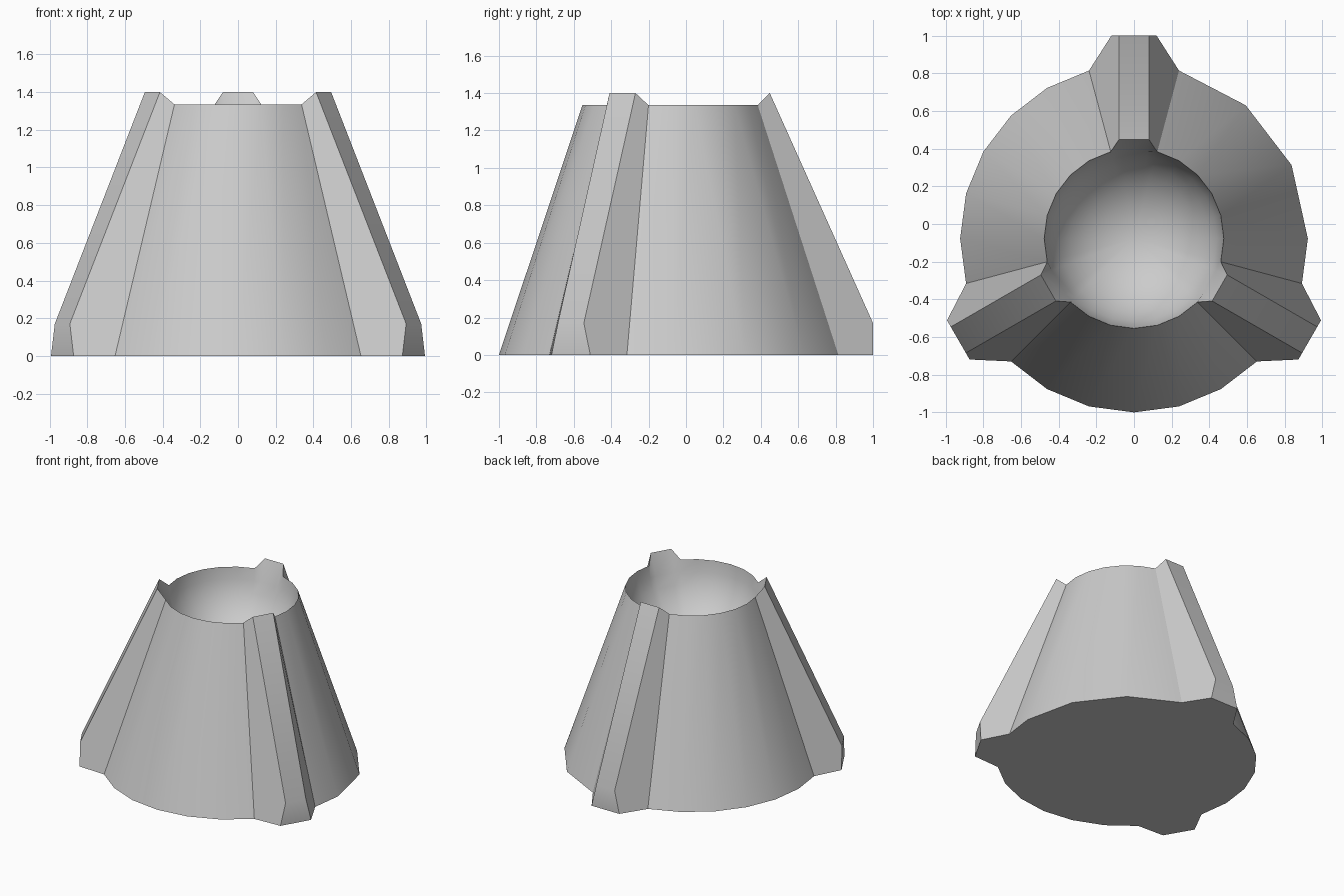
import bpy, bmesh
from math import sin, cos, radians, degrees, atan2, hypot, pi

if "Cube" in bpy.data.objects:
    bpy.data.objects.remove(bpy.data.objects["Cube"])

CY = -0.077                    # cone axis offset in y
R_BASE, R_TOP, H = 0.923, 0.477, 1.335
RIB_OUT, RIB_IN = 1.077, 0.525  # rib distance from the axis at foot and crown
FOOT_W, CREST_W = 0.12, 0.08    # rib half widths
KNEE_Z, CROWN_Z = 0.17, 1.4
BOWL_RINGS = 8
COARSE = {60: 50, 45: 50, 30: 25, 15: 25}  # coarser base edge on the right side

bm = bmesh.new()


def polar(r, deg, z):
    a = radians(deg)
    return bm.verts.new((r * cos(a), CY + r * sin(a), z))


def off(dist, side, deg, z):
    """Point at a distance along a rib direction and a sideways offset."""
    a = radians(deg)
    return bm.verts.new((dist * cos(a) - side * sin(a),
                         CY + dist * sin(a) + side * cos(a), z))


def bowl_column(deg):
    verts = []
    for i in range(1, BOWL_RINGS):
        t = i / BOWL_RINGS * pi / 2
        verts.append(polar(R_TOP * cos(t), deg, H - R_TOP * sin(t)))
    return verts


# Columns around the body: outer verts from base to rim, then the bowl
columns = []
for rib in (90, 210, 330):
    for s in (-1, 1):
        outer = [off(RIB_OUT, s * FOOT_W, rib, 0),
                 off(RIB_OUT, s * CREST_W, rib, KNEE_Z),
                 off(RIB_IN, s * CREST_W, rib, CROWN_Z)]
        ang = rib + s * degrees(atan2(CREST_W, RIB_IN))
        columns.append((outer, bowl_column(ang)))
    for k in range(7):
        a = (rib + 15 + 15 * k) % 360
        outer = [polar(R_BASE, COARSE.get(a, a), 0), polar(R_TOP, a, H)]
        columns.append((outer, bowl_column(a)))

# Outer skin, rib faces and bowl
bottom = polar(0, 0, H - R_TOP)
n = len(columns)
for i in range(n):
    (o1, b1), (o2, b2) = columns[i], columns[(i + 1) % n]
    if len(o1) == len(o2) == 3:
        for j in range(2):
            bm.faces.new((o1[j], o2[j], o2[j + 1], o1[j + 1]))
    else:
        bm.faces.new(o1 + o2[::-1])
    in1, in2 = [o1[-1]] + b1, [o2[-1]] + b2
    for j in range(len(in1) - 1):
        bm.faces.new((in1[j], in2[j], in2[j + 1], in1[j + 1]))
    bm.faces.new((in1[-1], in2[-1], bottom))

# Flat underside
bm.faces.new([c[0][0] for c in columns][::-1])

bmesh.ops.remove_doubles(bm, verts=bm.verts[:], dist=0.0005)
bmesh.ops.recalc_face_normals(bm, faces=bm.faces[:])

mesh = bpy.data.meshes.new("ribbed_cone")
bm.to_mesh(mesh)
bm.free()
obj = bpy.data.objects.new("ribbed_cone", mesh)
bpy.context.collection.objects.link(obj)
bpy.context.view_layer.objects.active = obj
obj.select_set(True)
bpy.ops.object.shade_smooth_by_angle(angle=radians(30))
